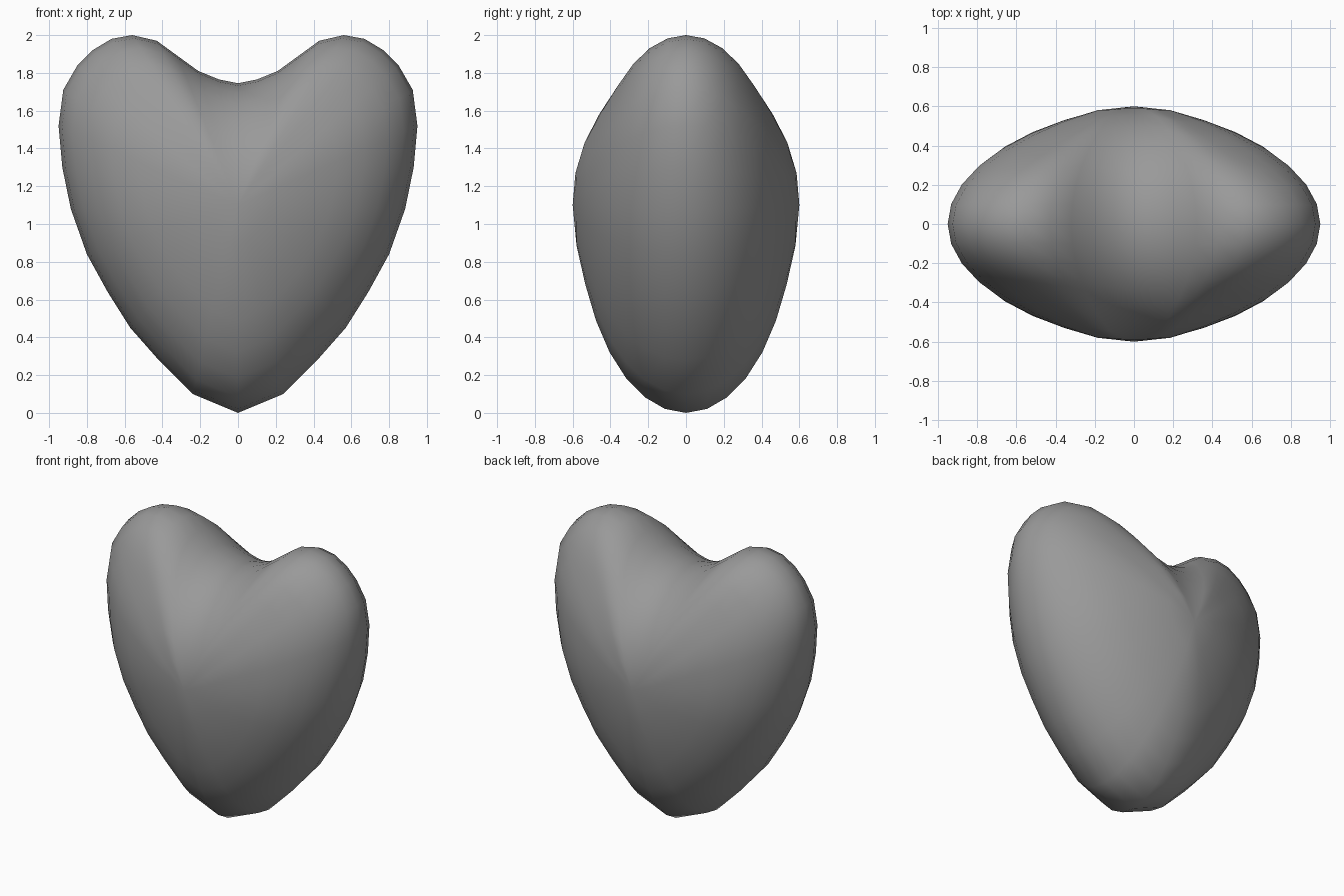
import bpy, bmesh, math

if "Cube" in bpy.data.objects:
    bpy.data.objects.remove(bpy.data.objects["Cube"])

# Right half of the heart outline (x, z), from the bottom tip to the dip
half = [(0, 0), (0.24, 0.10), (0.42, 0.28), (0.57, 0.45), (0.69, 0.64), (0.80, 0.84),
        (0.885, 1.08), (0.93, 1.30), (0.95, 1.52), (0.925, 1.71), (0.85, 1.84),
        (0.77, 1.92), (0.67, 1.98), (0.56, 2.0), (0.43, 1.97), (0.32, 1.89),
        (0.21, 1.81), (0.10, 1.765), (0, 1.745)]
outline = half + [(-x, z) for x, z in half[-2:0:-1]]

CZ, DEPTH, RINGS = 1.1, 0.6, 8


def thickness(x, z, t):
    # Elliptical bulge, slimmed towards the lobes and a little along the bottom keel
    px, pz = x * t, (z - CZ) * t
    up = min(max(pz / 0.6, 0), 1)
    lobe = 0.17 * up * (1 - math.exp(-(px / 0.25) ** 2))
    s = min(t / 0.5, 1)
    down = 0.045 * s * s * (3 - 2 * s) * min(max((1.7 - z) / 0.6, 0), 1)
    return DEPTH * math.sqrt(max(0, 1 - t * t)) * (1 - lobe - down)


bm = bmesh.new()
rings = []
for k in range(-RINGS + 1, RINGS):
    a = k / RINGS * math.pi / 2
    t = math.cos(a)
    sign = (k > 0) - (k < 0)
    rings.append([bm.verts.new((x * t, sign * thickness(x, z, t), CZ + (z - CZ) * t))
                  for x, z in outline])

# Skin between rings, then close the front and back
n = len(outline)
for r, s in zip(rings, rings[1:]):
    for i in range(n):
        j = (i + 1) % n
        bm.faces.new((r[i], r[j], s[j], s[i]))
for ring, y in ((rings[0], -DEPTH), (rings[-1], DEPTH)):
    pole = bm.verts.new((0, y, CZ))
    for i in range(n):
        bm.faces.new((ring[i], ring[(i + 1) % n], pole))
bmesh.ops.recalc_face_normals(bm, faces=bm.faces)
for f in bm.faces:
    f.smooth = True

mesh = bpy.data.meshes.new("heart")
bm.to_mesh(mesh)
bm.free()
bpy.context.collection.objects.link(bpy.data.objects.new("heart", mesh))

# Dark grey surface
grey = bpy.data.materials.new("dark_grey")
grey.diffuse_color = (0.32, 0.32, 0.32, 1)
grey.use_nodes = True
grey.node_tree.nodes["Principled BSDF"].inputs["Base Color"].default_value = grey.diffuse_color
mesh.materials.append(grey)
